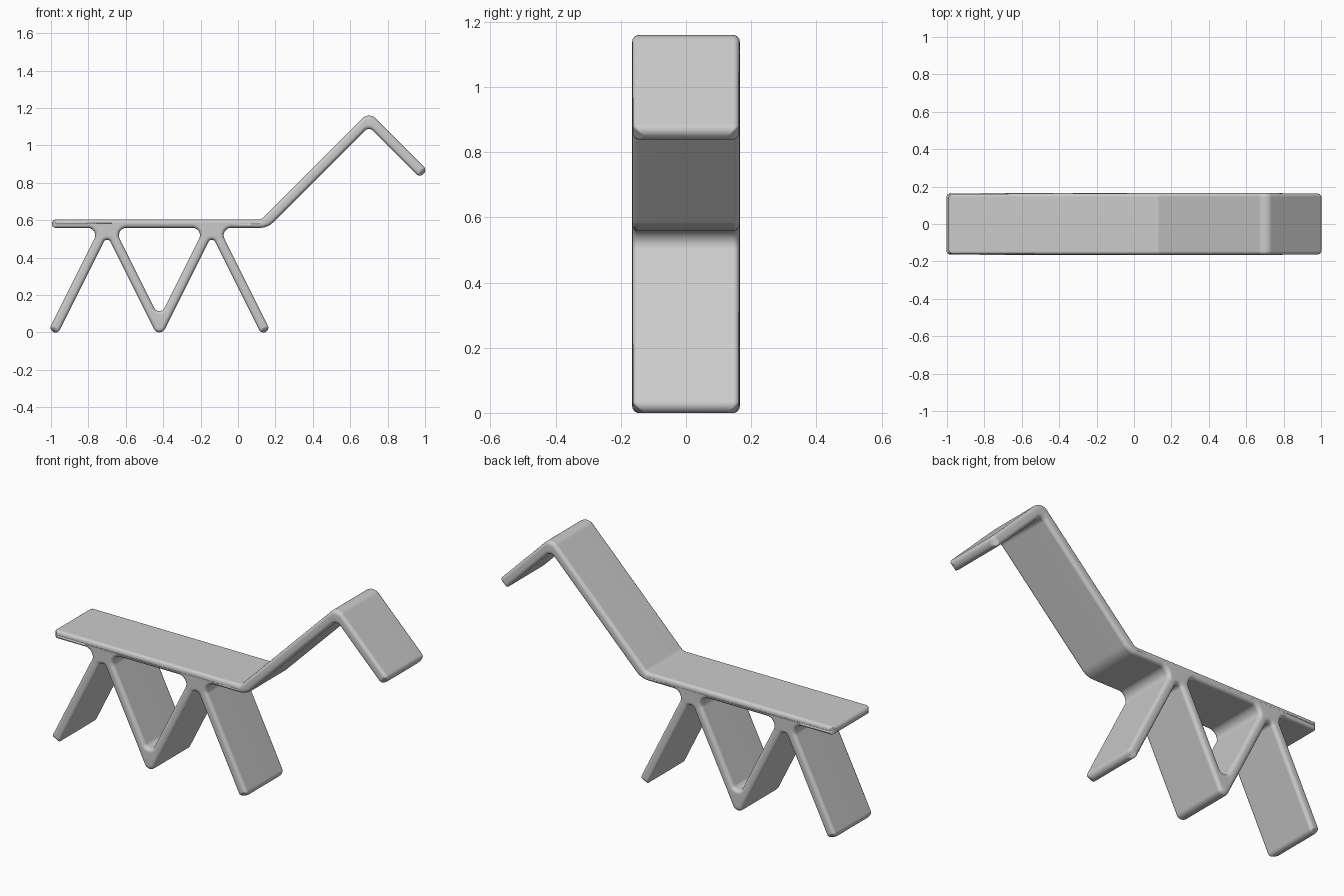
import bpy
from math import sqrt
from mathutils import Vector

cube = bpy.data.objects.get("Cube")
if cube:
    bpy.data.objects.remove(cube, do_unlink=True)

HALF_WIDTH = 0.165
EDGE = 0.02       # rounding of the long edges
CORNER = 0.04     # rounding of the panel corners
TIP = 0.0255      # rounding of the panel tips


def fillet(corners, steps=8):
    """Round each corner (x, z, radius) of a closed outline."""
    points = []
    for i, (x, z, radius) in enumerate(corners):
        p = Vector((x, z))
        a = (Vector(corners[i - 1][:2]) - p).normalized()
        b = (Vector(corners[(i + 1) % len(corners)][:2]) - p).normalized()
        half = a.angle(b) / 2
        centre = p + (a + b).normalized() * radius / sqrt((1 - a.dot(b)) / 2)
        reach = sqrt((centre - p).length ** 2 - radius ** 2)
        start, end = p + a * reach - centre, p + b * reach - centre
        for k in range(steps + 1):
            points.append(centre + start.lerp(end, k / steps).normalized() * radius)
    return points


def add_outline(curve, points):
    spline = curve.splines.new('POLY')
    spline.points.add(len(points) - 1)
    for target, p in zip(spline.points, points):
        target.co = (p.x, p.y, 0, 1)
    spline.use_cyclic_u = True


# Leg pairs: apex positions and the foot corners relative to an apex
LEFT, RIGHT = -0.70, -0.14
VALLEY = (LEFT + RIGHT) / 2
UNDER, TOP = 0.559, 0.604
FLARE = 0.0385

outline = [
    (-0.995, UNDER, 0.021),
    (LEFT - FLARE, UNDER, 0.04),
    (LEFT - 0.311, 0.014, TIP), (LEFT - 0.264, -0.009, TIP),
    (LEFT, 0.52, 0.02),
    (VALLEY, -0.04, 0.032),
    (RIGHT, 0.52, 0.02),
    (RIGHT + 0.264, -0.009, TIP), (RIGHT + 0.311, 0.014, TIP),
    (RIGHT + FLARE, UNDER, 0.04),
    (0.159, UNDER, 0.1),
    (0.70, 1.10, 0.03),
    (0.972, 0.828, TIP), (1.012, 0.868, TIP),
    (0.70, 1.18, 0.05),
    (0.125, TOP, 0.04),
    (-0.995, TOP, 0.021),
]
opening = [
    (LEFT + FLARE, UNDER, 0.04),
    (VALLEY, 0.076, 0.03),
    (RIGHT - FLARE, UNDER, 0.04),
]

# Side profile, extruded across the width with rounded edges
curve = bpy.data.curves.new("profile", 'CURVE')
curve.dimensions = '2D'
curve.fill_mode = 'BOTH'
curve.extrude = HALF_WIDTH - EDGE
curve.bevel_depth = EDGE
curve.bevel_resolution = 3
curve.offset = -EDGE
add_outline(curve, fillet(outline))
add_outline(curve, fillet(opening)[::-1])

profile = bpy.data.objects.new("profile", curve)
bpy.context.collection.objects.link(profile)
graph = bpy.context.evaluated_depsgraph_get()
mesh = bpy.data.meshes.new_from_object(profile.evaluated_get(graph))
bpy.data.objects.remove(profile, do_unlink=True)
mesh.name = "folded_panel_body"
for v in mesh.vertices:
    v.co = (v.co.x, -v.co.z, v.co.y)

# Round the panel corners at the two feet, the tail and the head
ends = [
    (Vector((-0.995, 0, 0.58)), Vector((1, 0, 0))),
    (Vector((LEFT - 0.2875, 0, 0.003)), Vector((1, 0, 2)).normalized()),
    (Vector((RIGHT + 0.2875, 0, 0.003)), Vector((-1, 0, 2)).normalized()),
    (Vector((0.992, 0, 0.848)), Vector((-1, 0, 1)).normalized()),
]
for v in mesh.vertices:
    for tip, inward in ends:
        offset = v.co - tip
        offset.y = 0
        depth = max(offset.dot(inward), 0)
        if offset.length < 2 * CORNER and depth < CORNER:
            limit = HALF_WIDTH - CORNER + sqrt(CORNER ** 2 - (CORNER - depth) ** 2)
            v.co.y = max(-limit, min(limit, v.co.y))

body = bpy.data.objects.new("folded_panel_body", mesh)
bpy.context.collection.objects.link(body)

# Plain light grey
grey = bpy.data.materials.new("light_grey")
grey.use_nodes = True
colour = (0.6, 0.6, 0.6, 1)
grey.diffuse_color = colour
grey.node_tree.nodes["Principled BSDF"].inputs["Base Color"].default_value = colour
mesh.materials.clear()
mesh.materials.append(grey)

# Join the seams and shade smoothly
weld = body.modifiers.new("weld", 'WELD')
weld.merge_threshold = 0.0005
bpy.context.view_layer.objects.active = body
body.select_set(True)
bpy.ops.object.shade_smooth_by_angle(angle=0.7)
normals = body.modifiers.new("weighted_normals", 'WEIGHTED_NORMAL')
normals.keep_sharp = True
